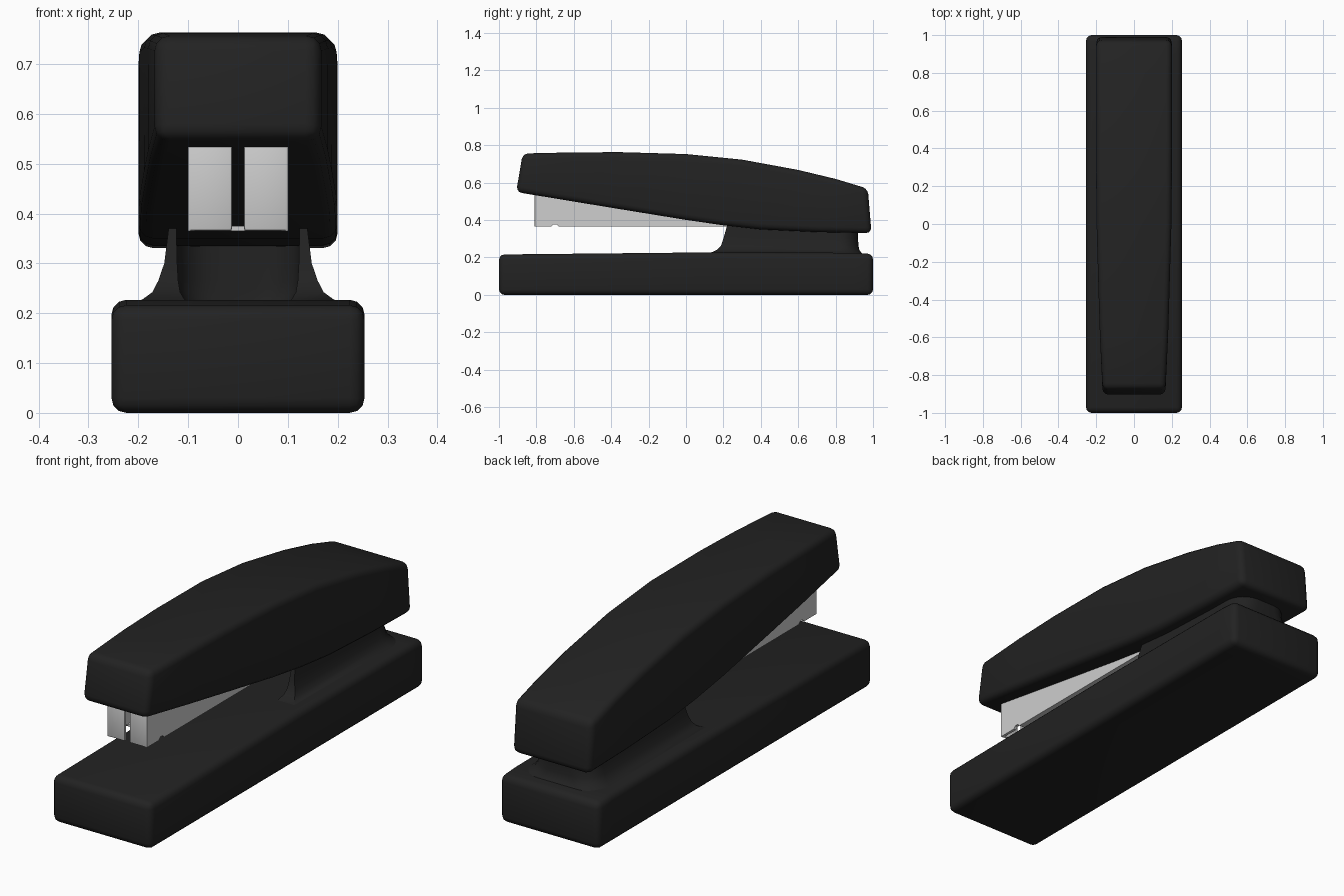
import bpy, bmesh, math

if "Cube" in bpy.data.objects:
    bpy.data.objects.remove(bpy.data.objects["Cube"])


def material(name, value):
    m = bpy.data.materials.new(name)
    m.diffuse_color = (value, value, value, 1)
    m.use_nodes = True
    m.node_tree.nodes["Principled BSDF"].inputs["Base Color"].default_value = m.diffuse_color
    return m


BLACK = material("black_plastic", 0.016)
STEEL = material("light_steel", 0.62)


def finish(name, bm, mat, bevel=0.0, segments=3):
    """Round the hard edges, then turn the bmesh into a smooth-shaded object."""
    bmesh.ops.recalc_face_normals(bm, faces=bm.faces)
    if bevel:
        hard = [e for e in bm.edges if e.calc_face_angle(0) > math.radians(28)]
        bmesh.ops.bevel(bm, geom=hard, offset=bevel, segments=segments,
                        profile=0.5, affect='EDGES', clamp_overlap=True)
    mesh = bpy.data.meshes.new(name)
    bm.to_mesh(mesh)
    bm.free()
    mesh.materials.append(mat)
    ob = bpy.data.objects.new(name, mesh)
    bpy.context.collection.objects.link(ob)
    bpy.ops.object.select_all(action='DESELECT')
    ob.select_set(True)
    bpy.context.view_layer.objects.active = ob
    bpy.ops.object.shade_smooth_by_angle(angle=math.radians(35))
    return ob


def loft(name, rings, mat, bevel=0.0, segments=3):
    """Skin a list of equal-length closed rings and cap both ends."""
    bm = bmesh.new()
    vs = [[bm.verts.new(p) for p in ring] for ring in rings]
    n = len(rings[0])
    for a, b in zip(vs, vs[1:]):
        for i in range(n):
            j = (i + 1) % n
            bm.faces.new((a[i], a[j], b[j], b[i]))
    bm.faces.new(vs[0])
    bm.faces.new(vs[-1])
    return finish(name, bm, mat, bevel, segments)


def station(w, yt, zt, yb, zb):
    return [(-w, yb, zb), (w, yb, zb), (w, yt, zt), (-w, yt, zt)]


def slab(name, profile, x0, x1, mat, bevel=0.0):
    """Side profile (y, z) extruded across x."""
    return loft(name, [[(x, y, z) for y, z in profile] for x in (x0, x1)], mat, bevel, 2)


# Base: long rounded block with a slightly raised middle
loft("base", [station(0.254, y, z, y, 0) for y, z in
              ((-1, 0.216), (0.1, 0.227), (0.9, 0.225), (1, 0.219))], BLACK, 0.03)

# Handle: arched top, sloping underside, narrower nose
handle = [(0.166, -0.873, 0.756, -0.908, 0.55),
          (0.180, -0.6, 0.762, -0.6, 0.499),
          (0.188, -0.35, 0.763, -0.35, 0.458),
          (0.198, 0.0, 0.753, 0.0, 0.401),
          (0.200, 0.3, 0.723, 0.2, 0.372),
          (0.200, 0.6, 0.668, 0.4, 0.350),
          (0.200, 0.8, 0.620, 0.7, 0.336),
          (0.200, 0.972, 0.568, 0.992, 0.330)]
loft("handle", [station(*s) for s in handle], BLACK, 0.03)


# Post: U-shaped wall, open at the front, flaring into the base
def u_ring(z, wo, yf, yb, wi):
    def back(w, y, r):
        arc = [math.radians(90 * i / 6) for i in range(7)]
        right = [(w - r + r * math.cos(a), y - r + r * math.sin(a)) for a in arc]
        return right + [(-x, v) for x, v in reversed(right)]
    outer = [(wo, yf)] + back(wo, yb, 0.1) + [(-wo, yf)]
    inner = [(wi, yf)] + back(wi, 0.8, 0.08) + [(-wi, yf)]
    return [(x, y, z) for x, y in outer + inner[::-1]]


loft("post", [u_ring(*r) for r in (
    (0.215, 0.215, 0.10, 0.945, 0.095),
    (0.229, 0.190, 0.14, 0.935, 0.108),
    (0.242, 0.172, 0.168, 0.926, 0.116),
    (0.265, 0.160, 0.188, 0.922, 0.120),
    (0.300, 0.148, 0.200, 0.920, 0.122),
    (0.380, 0.138, 0.222, 0.920, 0.124))], BLACK)

# Magazine: channel with notched side walls, a floor and two folded front flaps
wall = [(-0.808, 0.365), (-0.72, 0.365), (-0.708, 0.377), (-0.692, 0.377),
        (-0.68, 0.365), (0.8, 0.365), (0.8, 0.42), (-0.808, 0.56)]
flap = [(-0.81, 0.365), (-0.795, 0.365), (-0.795, 0.56), (-0.81, 0.56)]
floor = [(-0.68, 0.365), (0.8, 0.365), (0.8, 0.375), (-0.68, 0.375)]
for side, s in (("left", -1), ("right", 1)):
    slab("magazine_wall_" + side, wall, s * 0.087, s * 0.1, STEEL)
    slab("magazine_flap_" + side, flap, s * 0.012, s * 0.1, STEEL, 0.005)
slab("magazine_floor", floor, -0.099, 0.099, STEEL)
